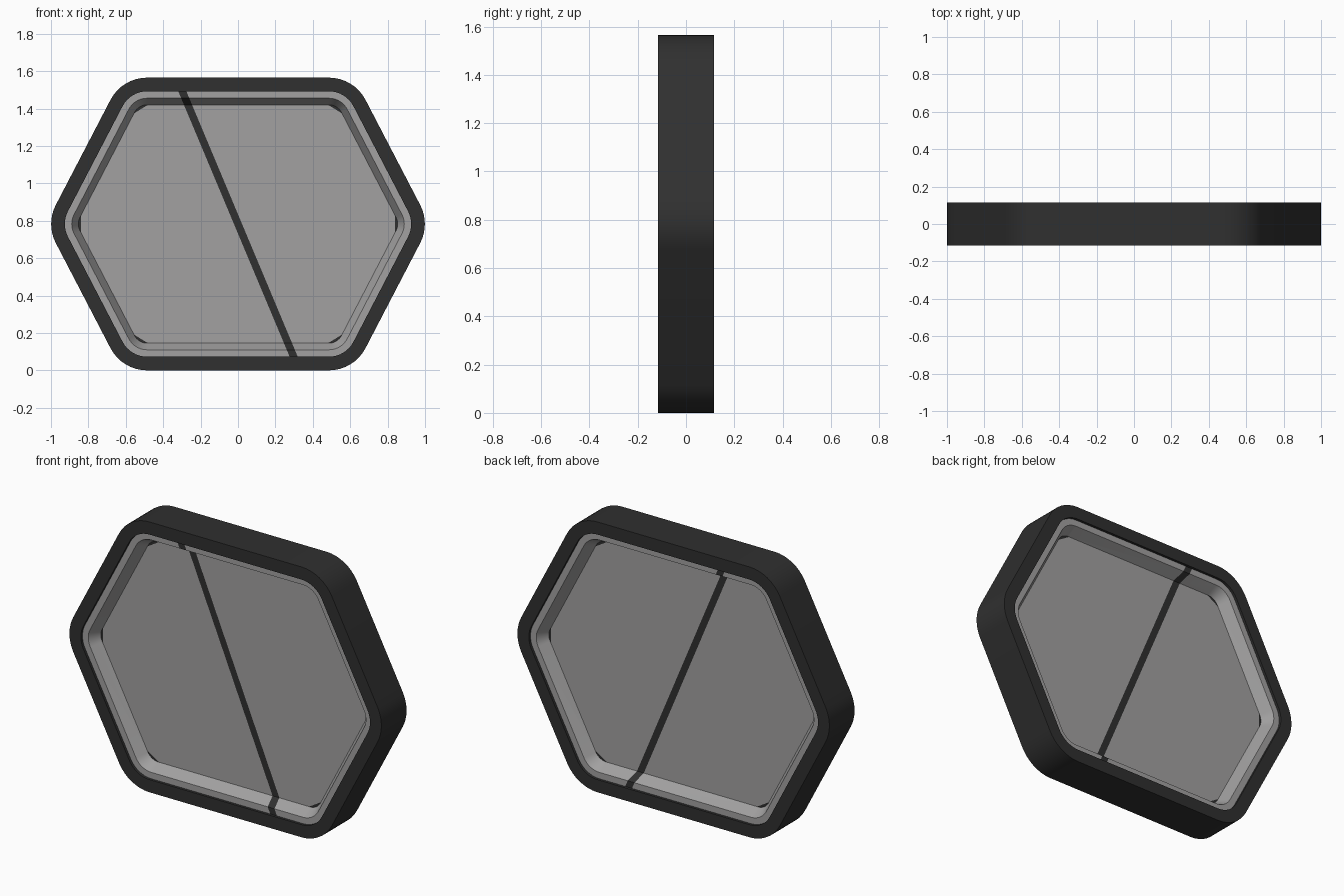
import bpy, bmesh, math
from mathutils import Vector

if "Cube" in bpy.data.objects:
    bpy.data.objects.remove(bpy.data.objects["Cube"])

CZ = 0.7825                                   # centre height
HEX = [(1.027, 0), (0.62, 0.7825), (-0.62, 0.7825),
       (-1.027, 0), (-0.62, -0.7825), (0.62, -0.7825)]
RADIUS, STEPS = 0.22, 8


def material(name, value):
    m = bpy.data.materials.new(name)
    m.diffuse_color = (*value, 1)
    m.use_nodes = True
    m.node_tree.nodes["Principled BSDF"].inputs["Base Color"].default_value = m.diffuse_color
    return m


dark = material("charcoal", (0.029, 0.029, 0.029))
grey = material("mid grey", (0.36, 0.355, 0.355))


def corners(inset):
    """Arc centre, outward direction, half turn and radius of each rounded corner."""
    out = []
    for i in range(6):
        p = Vector(HEX[i])
        a = (p - Vector(HEX[i - 1])).normalized()
        b = (Vector(HEX[(i + 1) % 6]) - p).normalized()
        d = (a - b).normalized()
        half = a.angle(b) / 2
        out.append((p - d * (RADIUS / math.cos(half)), d, half, RADIUS - inset))
    return out


def ring(bm, inset, y):
    verts = []
    for c, d, half, r in corners(inset):
        mid = math.atan2(d.y, d.x)
        for k in range(STEPS + 1):
            t = mid - half + 2 * half * k / STEPS
            verts.append(bm.verts.new((c.x + r * math.cos(t), y, CZ + c.y + r * math.sin(t))))
    return verts


def bridge(bm, a, b):
    n = len(a)
    for i in range(n):
        j = (i + 1) % n
        bm.faces.new((a[i], a[j], b[j], b[i]))


def finish(bm, name, mats):
    me = bpy.data.meshes.new(name)
    bm.to_mesh(me)
    bm.free()
    ob = bpy.data.objects.new(name, me)
    bpy.context.collection.objects.link(ob)
    for m in mats:
        me.materials.append(m)
    bpy.ops.object.select_all(action='DESELECT')
    ob.select_set(True)
    bpy.context.view_layer.objects.active = ob
    bpy.ops.object.shade_smooth_by_angle(angle=math.radians(25))


# outer frame: rectangular section swept round the hexagon
bm = bmesh.new()
loops = [ring(bm, t, y) for t, y in
         [(0, -0.115), (0, 0.115), (0.073, 0.115), (0.073, -0.115)]]
for i in range(4):
    bridge(bm, loops[i], loops[(i + 1) % 4])
bmesh.ops.recalc_face_normals(bm, faces=bm.faces[:])
finish(bm, "outer_frame", [dark])

# recessed panel: ledge, sloped wall and flat centre on both sides
FLAT = 0.035
bm = bmesh.new()
loops = [ring(bm, t, y) for t, y in
         [(0.145, -FLAT), (0.11, -0.1), (0.068, -0.1),
          (0.068, 0.1), (0.11, 0.1), (0.145, FLAT)]]
for a, b in zip(loops, loops[1:]):
    bridge(bm, a, b)
bm.faces.new(loops[0])
bm.faces.new(loops[-1])
bmesh.ops.recalc_face_normals(bm, faces=bm.faces[:])


def flat_faces():
    return [f for f in bm.faces if all(abs(abs(v.co.y) - FLAT) < 1e-4 for v in f.verts)]


def cut(faces, co, no):
    geom = set(faces)
    for f in faces:
        geom.update(f.edges)
        geom.update(f.verts)
    bmesh.ops.bisect_plane(bm, geom=list(geom), plane_co=co, plane_no=no)


# small dark slivers in the corners of the flat centre
for c, d, half, r in corners(0.145):
    no = Vector((d.x, 0, d.y))
    co = Vector((c.x, 0, CZ + c.y)) + no * (r - 0.014)
    cut(flat_faces(), co, no)
    for f in flat_faces():
        if (f.calc_center_median() - co).dot(no) > 0:
            f.material_index = 1

# diagonal stripe cut through both sides
no = Vector((1.43, 0, 0.6)).normalized()
mid = Vector((0, 0, CZ))
for s in (-0.02, 0.02):
    cut(bm.faces[:], mid + no * s, no)
for f in bm.faces:
    if all(abs((v.co - mid).dot(no)) < 0.0205 for v in f.verts):
        f.material_index = 1
finish(bm, "recessed_panel", [grey, dark])
